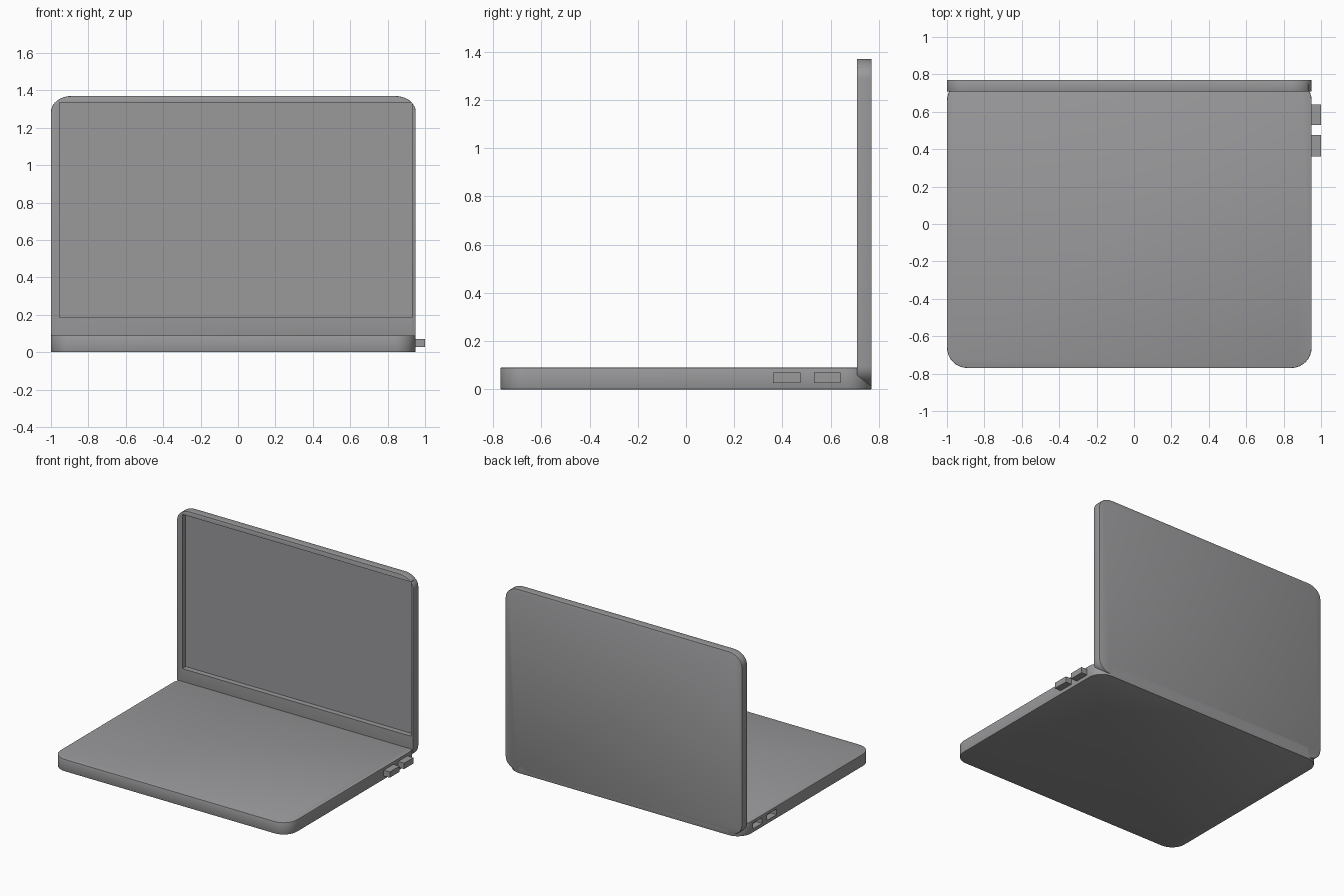
import bpy, bmesh, math
from mathutils import Matrix

cube = bpy.data.objects.get("Cube")
if cube:
    bpy.data.objects.remove(cube, do_unlink=True)

# One plain grey for the whole machine
grey = bpy.data.materials.new("casing_grey")
grey.use_nodes = True
colour = (0.32, 0.32, 0.33, 1)
grey.diffuse_color = colour
grey.node_tree.nodes["Principled BSDF"].inputs["Base Color"].default_value = colour


def add_object(name, bm):
    mesh = bpy.data.meshes.new(name)
    bmesh.ops.recalc_face_normals(bm, faces=bm.faces)
    bm.to_mesh(mesh)
    bm.free()
    mesh.materials.append(grey)
    obj = bpy.data.objects.new(name, mesh)
    bpy.context.collection.objects.link(obj)
    return obj


def box(name, lo, hi):
    bm = bmesh.new()
    bmesh.ops.create_cube(bm, size=1)
    for v in bm.verts:
        v.co = [a + (b - a) * (c + 0.5) for a, b, c in zip(lo, hi, v.co)]
    return add_object(name, bm)


def rounded_slab(name, x0, x1, v0, v1, thick, rx, rv, turn=None):
    """Rounded rectangle extruded upward, with a fine edge bevel."""
    bm = bmesh.new()
    corners = [(x1 - rx, v1 - rv), (x0 + rx, v1 - rv),
               (x0 + rx, v0 + rv), (x1 - rx, v0 + rv)]
    ring = []
    for i, (cx, cv) in enumerate(corners):
        for step in range(9):
            a = math.pi / 2 * (i + step / 8)
            ring.append(bm.verts.new((cx + rx * math.cos(a), cv + rv * math.sin(a), 0)))
    face = bm.faces.new(ring)
    top = bmesh.ops.extrude_face_region(bm, geom=[face])["geom"]
    bmesh.ops.translate(bm, vec=(0, 0, thick),
                        verts=[g for g in top if isinstance(g, bmesh.types.BMVert)])
    rims = [e for e in bm.edges if abs(e.verts[0].co.z - e.verts[1].co.z) < 1e-6]
    bmesh.ops.bevel(bm, geom=rims, offset=0.004, segments=2, profile=0.5, affect='EDGES')
    if turn:
        bm.transform(turn)
    return add_object(name, bm)


def carve(target, cutter):
    mod = target.modifiers.new("recess", 'BOOLEAN')
    mod.operation = 'DIFFERENCE'
    mod.solver = 'EXACT'
    mod.object = cutter
    bpy.ops.object.select_all(action='DESELECT')
    bpy.context.view_layer.objects.active = target
    target.select_set(True)
    bpy.ops.object.modifier_apply(modifier=mod.name)
    bpy.data.objects.remove(cutter, do_unlink=True)


LEFT, RIGHT, BACK = -1.0, 0.95, 0.77

# Keyboard base and upright lid
base = rounded_slab("base", LEFT, RIGHT, -BACK, BACK, 0.09, 0.11, 0.11)
upright = Matrix.Translation((0, BACK, 0)) @ Matrix.Rotation(math.pi / 2, 4, 'X')
lid = rounded_slab("screen_lid", LEFT, RIGHT, 0.012, 1.37, 0.062, 0.11, 0.085, upright)

# Sunken display
carve(lid, box("display_cutter", (-0.955, 0.6, 0.185), (0.93, 0.748, 1.335)))

# Plugs on one side, matching sockets on the other
for label, y0, y1 in (("front", 0.36, 0.475), ("rear", 0.53, 0.64)):
    box(label + "_plug", (RIGHT - 0.02, y0, 0.027), (1.0, y1, 0.07))
    carve(base, box("socket_cutter", (LEFT - 0.1, y0, 0.027), (LEFT + 0.05, y1, 0.07)))

for obj in (base, lid):
    bpy.ops.object.select_all(action='DESELECT')
    bpy.context.view_layer.objects.active = obj
    obj.select_set(True)
    bpy.ops.object.shade_smooth_by_angle(angle=math.radians(35))
